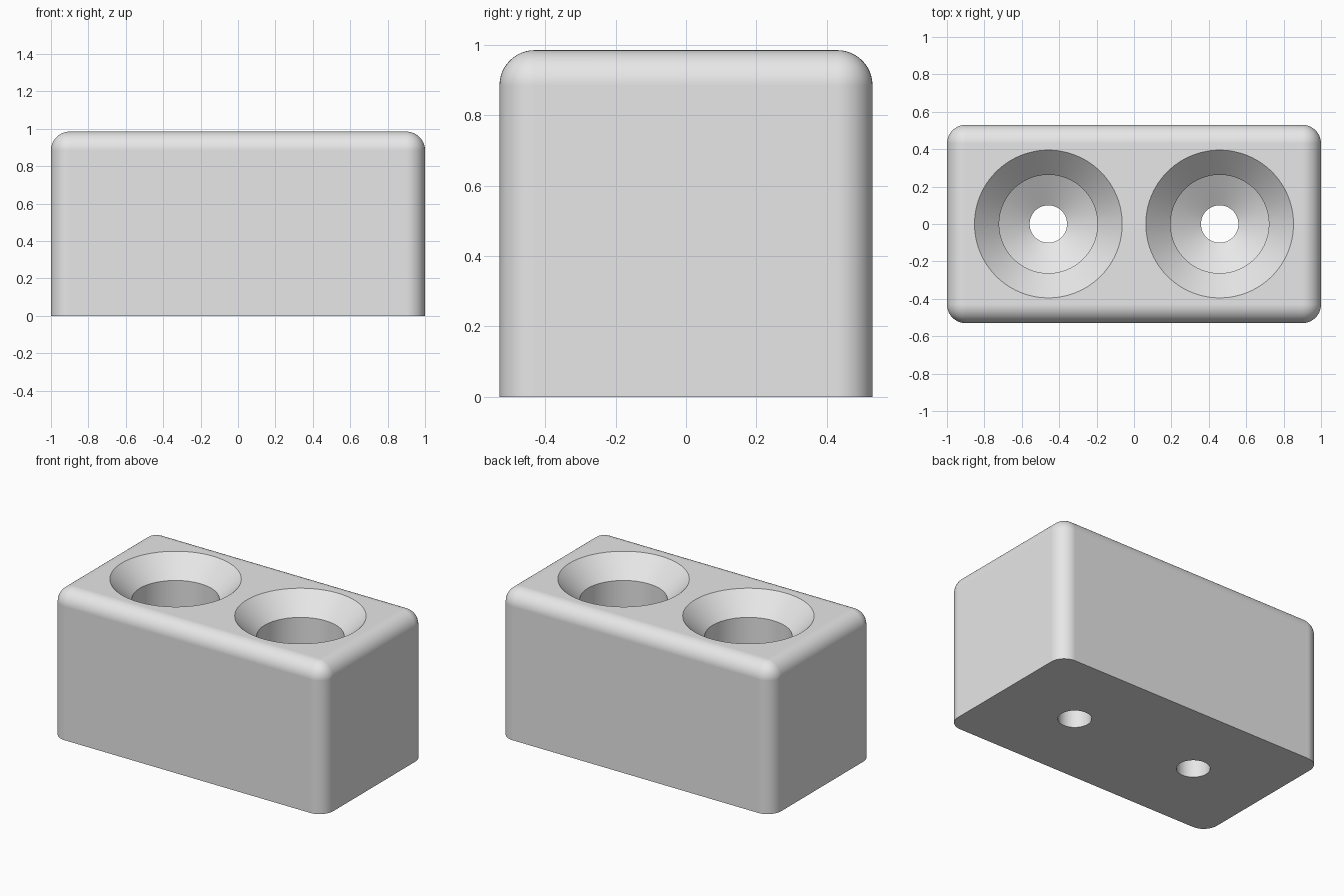
import bpy, bmesh, math

cube = bpy.data.objects.get("Cube")
if cube:
    bpy.data.objects.remove(cube, do_unlink=True)

WIDTH, DEPTH, HEIGHT = 2.0, 1.06, 0.985
FILLET = 0.1
HOLE_X = 0.458

grey = bpy.data.materials.new("light grey")
grey.use_nodes = True
grey.diffuse_color = (0.8, 0.8, 0.8, 1)
grey.node_tree.nodes["Principled BSDF"].inputs["Base Color"].default_value = (0.8, 0.8, 0.8, 1)


def make_object(name, bm):
    mesh = bpy.data.meshes.new(name)
    bm.to_mesh(mesh)
    bm.free()
    mesh.materials.append(grey)
    obj = bpy.data.objects.new(name, mesh)
    bpy.context.collection.objects.link(obj)
    return obj


def lathe(name, profile, x, sides=96):
    """Closed solid of revolution from (radius, z) points."""
    bm = bmesh.new()
    rings = []
    for r, z in profile:
        angles = [2 * math.pi * i / sides for i in range(sides)]
        rings.append([bm.verts.new((x + r * math.cos(a), r * math.sin(a), z)) for a in angles])
    for low, high in zip(rings, rings[1:]):
        for i in range(sides):
            j = (i + 1) % sides
            bm.faces.new((low[i], low[j], high[j], high[i]))
    bm.faces.new(rings[0][::-1])
    bm.faces.new(rings[-1])
    return make_object(name, bm)


# Block: rounded upright and top edges, sharp bottom rim
bm = bmesh.new()
bmesh.ops.create_cube(bm, size=1)
for v in bm.verts:
    v.co = (v.co.x * WIDTH, v.co.y * DEPTH, (v.co.z + 0.5) * HEIGHT)
rounded = [e for e in bm.edges if max(v.co.z for v in e.verts) > HEIGHT / 2]
bmesh.ops.bevel(bm, geom=rounded, offset=FILLET, offset_type='OFFSET',
                segments=12, profile=0.5, affect='EDGES', clamp_overlap=True)
block = make_object("block", bm)

# Stepped holes: bore, sloped floor, cylindrical pocket, chamfered mouth
profile = [(0.1, -0.1), (0.1, 0.25), (0.263, 0.345),
           (0.263, HEIGHT - 0.132), (0.395, HEIGHT), (0.395, HEIGHT + 0.1)]
bpy.context.view_layer.objects.active = block
for side, x in (("left", HOLE_X), ("right", -HOLE_X)):
    cutter = lathe(side + "_hole_cutter", profile, x)
    cutter.hide_render = True
    cut = block.modifiers.new(side + "_hole", 'BOOLEAN')
    cut.operation = 'DIFFERENCE'
    cut.solver = 'EXACT'
    cut.object = cutter
    bpy.ops.object.modifier_apply(modifier=cut.name)
    bpy.data.objects.remove(cutter, do_unlink=True)

# Smooth shading with crisp hole rims and flat large faces
bpy.ops.object.select_all(action='DESELECT')
block.select_set(True)
bpy.ops.object.shade_smooth_by_angle(angle=math.radians(30))
weighted = block.modifiers.new("flat_faces", 'WEIGHTED_NORMAL')
weighted.keep_sharp = True
